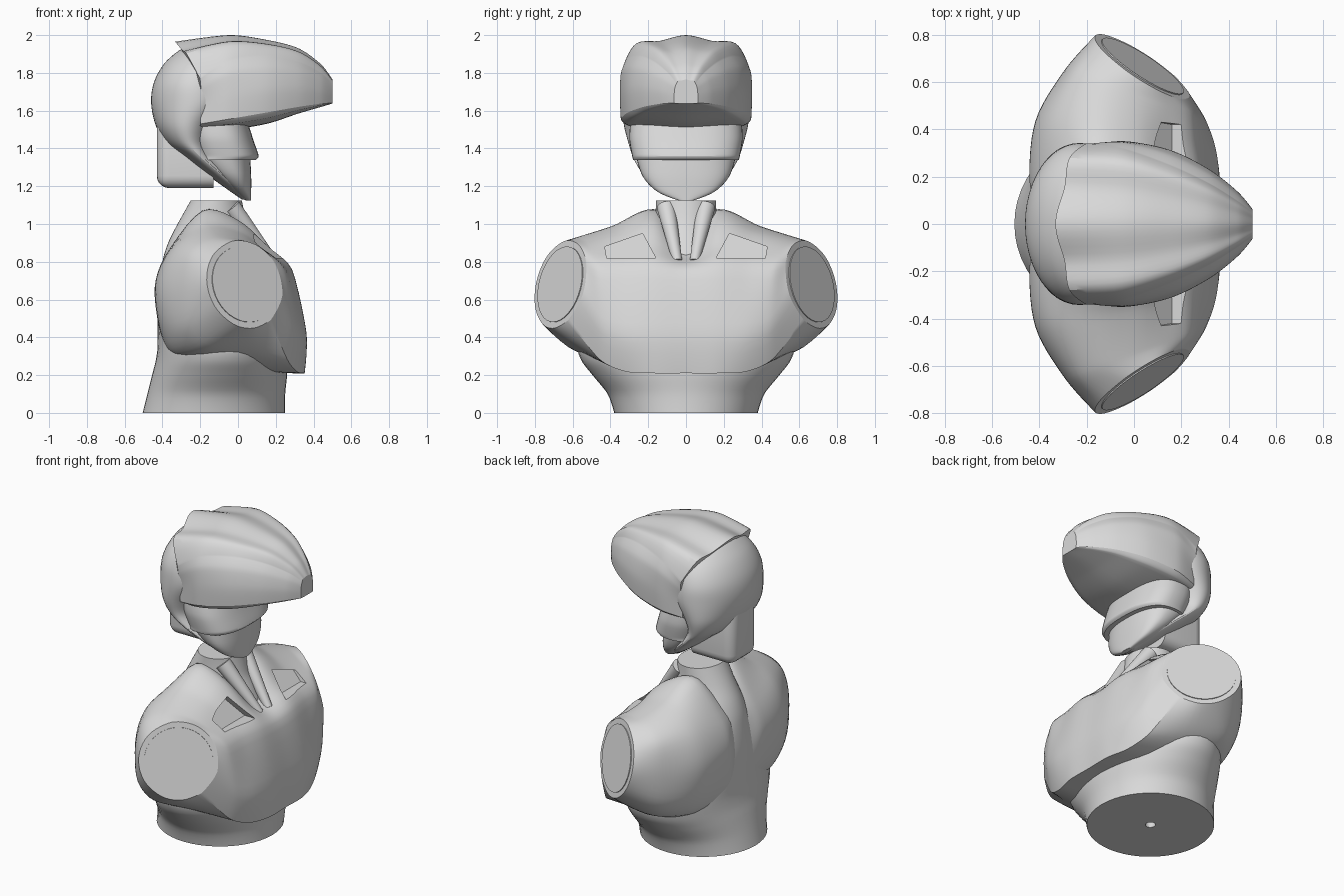
import bpy, bmesh, math
from mathutils import Vector

cube = bpy.data.objects.get("Cube")
if cube:
    bpy.data.objects.remove(cube, do_unlink=True)

GREY = (0.7, 0.7, 0.7, 1)
grey = bpy.data.materials.new("plain grey")
grey.use_nodes = True
grey.diffuse_color = GREY
for node in grey.node_tree.nodes:
    if node.type == 'BSDF_PRINCIPLED':
        node.inputs["Base Color"].default_value = GREY


def finish(name, bm, smooth=True):
    bmesh.ops.remove_doubles(bm, verts=bm.verts[:], dist=0.0001)
    bmesh.ops.recalc_face_normals(bm, faces=bm.faces[:])
    mesh = bpy.data.meshes.new(name)
    bm.to_mesh(mesh)
    bm.free()
    mesh.materials.append(grey)
    obj = bpy.data.objects.new(name, mesh)
    bpy.context.collection.objects.link(obj)
    if smooth:
        bpy.ops.object.select_all(action='DESELECT')
        obj.select_set(True)
        bpy.context.view_layer.objects.active = obj
        bpy.ops.object.shade_smooth_by_angle(angle=math.radians(25))
    return obj


def spline(points, steps, closed):
    """Smooth curve through the points; a doubled point makes a corner."""
    count = len(points)
    tangents = []
    for i, p in enumerate(points):
        before = points[i - 1] if closed or i else p
        after = points[(i + 1) % count] if closed or i < count - 1 else p
        reach = min((p - before).length, (after - p).length)
        tangents.append((after - before).normalized() * reach)
    out = []
    for i in range(count if closed else count - 1):
        j = (i + 1) % count
        for k in range(steps):
            t = k / steps
            h = t * t * (3 - 2 * t)
            out.append(points[i] * (1 - h) + points[j] * h
                       + tangents[i] * (t * (1 - t) ** 2)
                       - tangents[j] * (t * t * (1 - t)))
    return out if closed else out + [points[-1]]


def loft(name, rings, around, along):
    rings = [spline(r, around, True) for r in rings]
    columns = [spline(c, along, False) for c in zip(*rings)]
    bm = bmesh.new()
    grid = [[bm.verts.new(p) for p in c] for c in columns]
    for i, column in enumerate(grid):
        other = grid[(i + 1) % len(grid)]
        for j in range(len(column) - 1):
            bm.faces.new((column[j], other[j], other[j + 1], column[j + 1]))
    bm.faces.new([c[0] for c in grid])
    bm.faces.new([c[-1] for c in grid])
    return finish(name, bm)


def oval(z, back, front, half, power=2.0, sides=48):
    ring = []
    for i in range(sides):
        a = math.tau * i / sides
        c, s = math.cos(a), math.sin(a)
        x = math.copysign(abs(c) ** (2 / power), c)
        y = math.copysign(abs(s) ** (2 / power), s)
        ring.append(Vector(((back + front) / 2 + x * (front - back) / 2, y * half, z)))
    return ring


def stack(name, levels, power=2.0):
    return loft(name, [oval(*level, power) for level in levels], 1, 5)


def rod(name, start, end, r1, r2):
    start, end = Vector(start), Vector(end)
    bm = bmesh.new()
    bmesh.ops.create_cone(bm, cap_ends=True, segments=40, radius1=r1, radius2=r2,
                          depth=(end - start).length)
    turn = (end - start).to_track_quat('Z', 'Y')
    for v in bm.verts:
        v.co = turn @ v.co + (start + end) / 2
    return finish(name, bm)


def cut(target, cutter):
    cutter.hide_render = True
    cutter.hide_viewport = True
    mod = target.modifiers.new("cut", 'BOOLEAN')
    mod.operation = 'DIFFERENCE'
    mod.solver = 'EXACT'
    mod.object = cutter


# Waist, spine and neck in one column, with a small hole in the base
hole = (-.157, -.097, .03)
base = (0, -.505, .25, .38)
stack("waist_and_neck", [
    (.15, *hole), (0, *hole), (0, *hole), base, base,
    (.1, -.48, .25, .415), (.2, -.455, .26, .495),
    (.28, -.435, .26, .555), (.36, -.425, .25, .57), (.6, -.425, .15, .42),
    (.8, -.40, .14, .25), (.9, -.37, .1, .2), (1, -.32, .05, .165),
    (1.125, -.25, .02, .16)])

# Chest and shoulders: sections from the middle out to the cut arm
profiles = [
    (0, 0, [(.35, .21), (.362, .42), (.285, .75), (.14, .83), (0, .9), (-.2, .95),
            (-.35, .84), (-.39, .62), (-.39, .4), (-.33, .28), (.1, .22)]),
    (.17, 0, [(.35, .21), (.362, .42), (.285, .76), (.16, .88), (0, 1.02), (-.19, 1.07),
              (-.38, .84), (-.44, .66), (-.41, .42), (-.33, .29), (.1, .22)]),
    (.37, .15, [(.31, .22), (.345, .42), (.26, .76), (.13, .875), (0, .96), (-.17, .985),
                (-.34, .87), (-.415, .67), (-.39, .44), (-.3, .3), (.05, .24)]),
    (.55, .35, [(.26, .285), (.3, .46), (.25, .75), (.14, .86), (0, .922), (-.14, .92),
                (-.25, .84), (-.29, .67), (-.275, .46), (-.18, .345), (.05, .315)]),
]
half = [[Vector((x, y - lean * x, z)) for x, z in pts] for y, lean, pts in profiles]
centre = Vector((.035, .664, .68))
normal = Vector((.54, .82, .22)).normalized()
side = Vector((.835, -.55, 0)).normalized()
up = side.cross(normal)
arm = []
for angle in (-55, -15, 25, 55, 80, 105, 140, 175, 210, 245, 275):
    a = math.radians(angle)
    arm.append(centre + (side * math.cos(a) + up * math.sin(a)) * .238)
half.append(arm)
half = [[ring[0]] + ring for ring in half]      # sharp lower chest edge
flip = Vector((1, -1, 1))
other_half = [[p * flip for p in ring] for ring in reversed(half[1:])]
chest = loft("chest_and_shoulders", other_half + half, 5, 7)

for s, label in ((1, "left"), (-1, "right")):
    mirror = Vector((1, s, 1))
    # Flat plate on the arm cut
    rod(label + "_arm_plate", (centre - normal * .02) * mirror,
        (centre + normal * .005) * mirror, .205, .205)
    # Neck muscle
    rod(label + "_neck_muscle", (-.035, .105 * s, 1.09), (.19, .045 * s, .8), .05, .025)
    # Hollow above the collarbone
    bm = bmesh.new()
    corners = [bm.verts.new((.16 - 1.05 * (z - .82), y * s, z))
               for y, z in ((.16, .82), (.23, .95), (.43, .88), (.42, .82))]
    face = bm.faces.new(corners)
    new = bmesh.ops.extrude_face_region(bm, geom=[face])["geom"]
    bmesh.ops.translate(bm, vec=(.4, 0, 0),
                        verts=[v for v in new if isinstance(v, bmesh.types.BMVert)])
    cut(chest, finish(label + "_hollow_cutter", bm, False))

# Skull running down into the jaw
stack("skull_and_jaw", [
    (1.13, .02, .065, .05), (1.2, -.08, .03, .17), (1.28, -.19, -.04, .24),
    (1.36, -.29, -.12, .283), (1.43, -.38, -.14, .305), (1.52, -.435, -.1, .328),
    (1.64, -.46, 0, .342), (1.75, -.445, 0, .332), (1.85, -.39, 0, .285),
    (1.92, -.31, 0, .2), (1.95, -.24, 0, .1)])

# Helmet shell with the long visor
rings = []
for x, w, edge, under, b, brow, top in (
        (-.23, .318, 1.53, 1.5, .34, 1.77, 1.965),
        (-.05, .345, 1.555, 1.5, .32, 1.865, 2),
        (.15, .308, 1.59, 1.53, .25, 1.89, 1.975),
        (.32, .225, 1.62, 1.585, .17, 1.86, 1.93),
        (.44, .132, 1.637, 1.62, .095, 1.8, 1.845),
        (.5, .062, 1.64, 1.638, .05, 1.745, 1.765)):
    rise, drop = top - brow, brow - edge
    right = [(w * .9, (edge + under) / 2), (w, edge), (w, edge),
             (w * 1.015, edge + drop * .4), (w * .6 + b * .43, edge + drop * .78),
             (b, brow), (b, brow),
             (b * .82, brow + rise * .68), (b * .45, brow + rise * .76)]
    loop = [(0, under)] + right + [(0, top)] + [(-y, z) for y, z in reversed(right)]
    sweep = 1 if x < -.2 else 0         # the back edge rises into a fin
    rings.append([Vector((x + sweep * (.1 * abs(y) - .5 * max(0, z - 1.76)), y, z))
                  for y, z in loop])
loft("helmet_visor", rings, 5, 7)

# Face band and chin
stack("face_band", [(1.34, -.25, .095, .28), (1.36, -.25, .11, .285),
                    (1.45, -.28, .08, .3), (1.53, -.3, .055, .295)], 2.5)
stack("chin", [(1.125, .04, .07, .04), (1.17, -.02, .07, .15),
               (1.25, -.13, .07, .228), (1.35, -.25, .065, .262)], 2.4)

# Rounded neck stub under the skull
bm = bmesh.new()
bmesh.ops.create_cube(bm, size=1)
for v in bm.verts:
    v.co = (v.co.x * .3 - .28, v.co.y * .27, v.co.z * .4 + 1.39)
bmesh.ops.bevel(bm, geom=[e for e in bm.edges if min(v.co.x for v in e.verts) < -.4],
                offset=.065, segments=5, profile=.5, affect='EDGES')
finish("neck_stub", bm)
